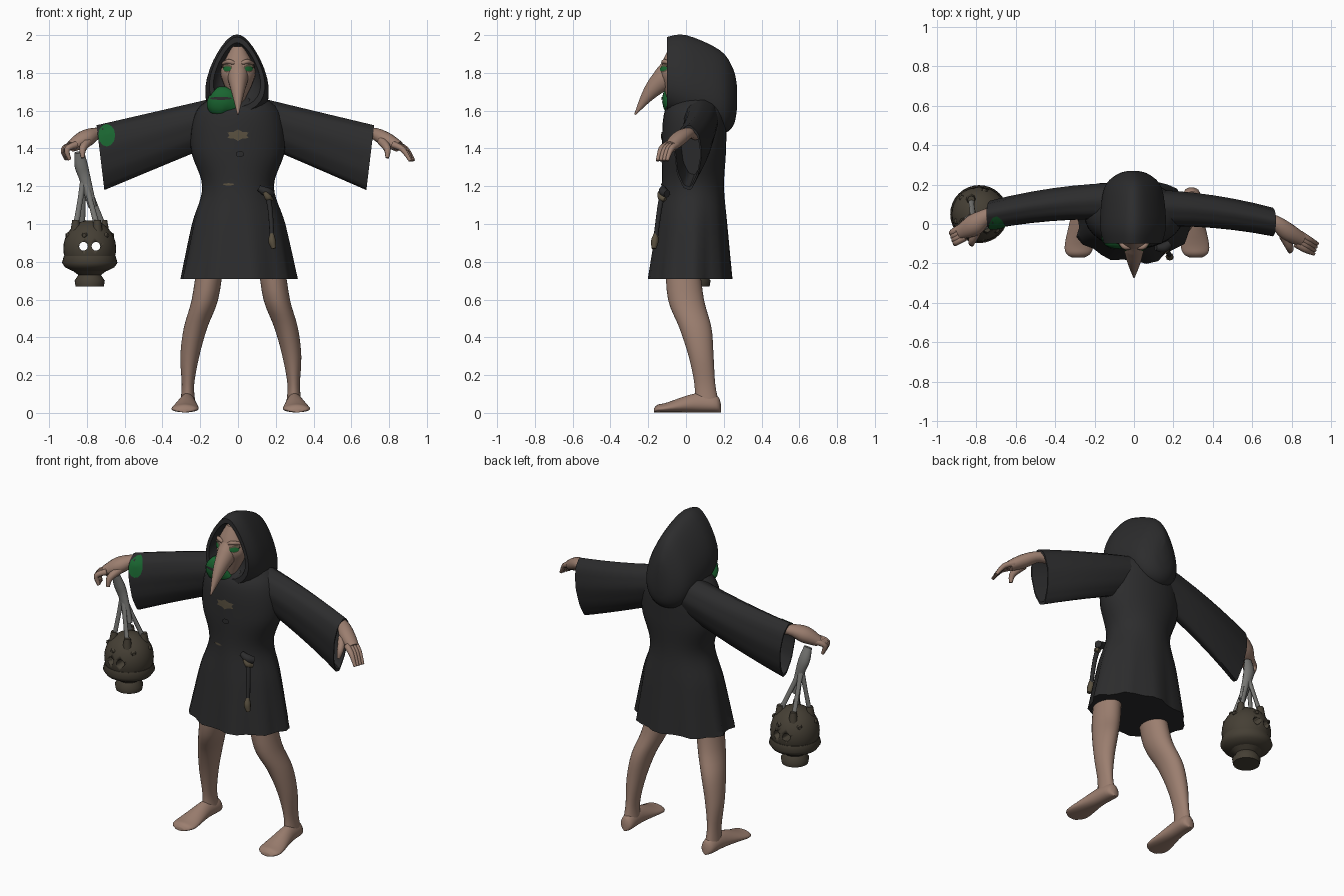
import bpy, bmesh, math
from mathutils import Vector

if "Cube" in bpy.data.objects:
    bpy.data.objects.remove(bpy.data.objects["Cube"])

X, Y, Z = Vector((1, 0, 0)), Vector((0, 1, 0)), Vector((0, 0, 1))
SEGMENTS = 32


def material(name, red, green, blue):
    mat = bpy.data.materials.new(name)
    mat.use_nodes = True
    mat.diffuse_color = (red, green, blue, 1)
    mat.node_tree.nodes["Principled BSDF"].inputs["Base Color"].default_value = (red, green, blue, 1)
    return mat


cloth = material("black cloth", .025, .025, .026)
skin = material("tan skin", .33, .21, .16)
lining = material("green lining", .01, .13, .03)
bronze = material("dark bronze", .06, .05, .035)
webbing = material("grey strap", .19, .19, .18)
trim = material("brown trim", .1, .08, .05)


def finish(name, bm, mat):
    bmesh.ops.recalc_face_normals(bm, faces=bm.faces)
    mesh = bpy.data.meshes.new(name)
    bm.to_mesh(mesh)
    bm.free()
    mesh.materials.append(mat)
    obj = bpy.data.objects.new(name, mesh)
    bpy.context.collection.objects.link(obj)
    bpy.ops.object.select_all(action="DESELECT")
    obj.select_set(True)
    bpy.context.view_layer.objects.active = obj
    bpy.ops.object.shade_smooth_by_angle(angle=math.radians(50))
    return obj


def spline(keys, steps=4):
    """Smooth in-between rows for a few key rows of any width."""
    keys = [Vector(key) for key in keys]
    padded = [keys[0], *keys, keys[-1]]
    rows = []
    for a, b, c, d in zip(padded, padded[1:], padded[2:], padded[3:]):
        for step in range(steps):
            t = step / steps
            rows.append(b + ((c - a) * t + (a * 2 - b * 5 + c * 4 - d) * t * t + (b * 3 - a - c * 3 + d) * t ** 3) / 2)
    return rows + [keys[-1]]


def ring(centre, u, v, width, height, egg=0, fold=0, count=SEGMENTS):
    """Closed section; egg narrows the +v end, fold adds cloth ripples."""
    points = []
    for index in range(count):
        t = math.tau * index / count
        side, up = math.sin(t), math.cos(t)
        wave = 1 + fold * (math.sin(9 * t + 1) + math.sin(5 * t) / 2)
        points.append(Vector(centre) + (u * width * side * (1 - egg * up) + v * height * up) * wave)
    return points


def loft(name, rings, mat):
    bm = bmesh.new()
    loops = [[bm.verts.new(point) for point in points] for points in rings]
    for lower, upper in zip(loops, loops[1:]):
        for index in range(len(lower)):
            bm.faces.new((lower[index - 1], lower[index], upper[index], upper[index - 1]))
    bm.faces.new(loops[0])
    bm.faces.new(loops[-1])
    return finish(name, bm, mat)


def tube(name, keys, mat, flat=1, count=12):
    """Tapered limb through (point, radius) keys; flat scales its thickness."""
    rows = spline([(*point, radius) for point, radius in keys])
    points = [row.xyz for row in rows]
    u, rings = None, []
    for index, row in enumerate(rows):
        ahead = points[min(index + 1, len(points) - 1)]
        along = (ahead - points[max(index - 1, 0)]).normalized()
        if u is None:
            u = along.cross(Z if abs(along.z) < .9 else Y)
        u = (u - along * u.dot(along)).normalized()
        rings.append(ring(points[index], u, u.cross(along), row.w, row.w * flat, count=count))
    return loft(name, rings, mat)


def plate(name, x, z, width, height, target, mat, lift=.005, jag=0):
    """Thin patch laid on the front of a target by casting along y."""
    bpy.context.view_layer.update()
    bm = bmesh.new()
    loops = []
    for reach in (.05, .5, 1):
        flat = ring((x, -1, z), X, Z, width * reach, height * reach, count=12)
        loop = []
        for index, point in enumerate(flat):
            if index % 2:
                point = point.lerp(Vector((x, -1, z)), jag)
            hit, spot, *_ = target.ray_cast(point, Y)
            point.y = (spot.y if hit else -.1) - lift
            loop.append(bm.verts.new(point))
        loops.append(loop)
    bm.faces.new(loops[0])
    for inner, outer in zip(loops, loops[1:]):
        for index in range(len(inner)):
            bm.faces.new((inner[index - 1], inner[index], outer[index], outer[index - 1]))
    obj = finish(name, bm, mat)
    if sum(face.normal.y for face in obj.data.polygons) > 0:
        obj.data.flip_normals()


# Robe: rippled skirt, waist, chest and shoulders
robe_keys = [(.71, .3, .215), (1, .245, .185), (1.2, .19, .165), (1.4, .25, .17), (1.6, .22, .16), (1.7, .08, .08)]
robe = loft("robe", [ring((0, z * .03, z), X, Y, width, depth, fold=max(0, 1.2 - z) * .11)
                     for z, width, depth in spline(robe_keys, 6)], cloth)

for side, s, reach, back in (("left", 1, 1, 0), ("right", -1, 1.04, .035)):
    def spot(x, y, z):
        return Vector((s * x * reach, y + back, z))

    # Sleeve widening to an open hanging cuff, then turning inside
    rings = []
    for t, scale in [(step / 6, 1) for step in range(7)] + [(1, .9), (.8, .8)]:
        rings.append(ring(spot(.1 + t * .6, .08 - t * t * .07, 1.55 - t * .2), Y, Z + X * s * t * .12,
                          (.09 - t * .02) * scale, (.12 + t * .05) * scale, egg=-.2, fold=.02))
    sleeve = loft(side + "_sleeve", rings, cloth)

    # Hand, with relaxed left fingers and right fingers curled round the strap
    palm = .045 if s > 0 else .055
    tube(side + "_hand", [(spot(.6, .05, 1.47), .03), (spot(.71, .01, 1.48), .036),
                          (spot(.78, -.04, 1.45), palm), (spot(.85, -.08, 1.41), .035)], skin, .85, 16)
    for finger in range(4):
        base = spot(.84, -.05, 1.42) - Vector((s * .006, .017, 0)) * finger
        bend = Vector((s * .05, -.03, -.025))
        tip = Vector((.09, -.05, -.085)) if s > 0 else Vector((-.035, -.03, -.08))
        tube(f"{side}_finger_{finger}", [(base, .019), (base + bend, .016), (base + tip, .009)], skin, count=8)
    tube(side + "_thumb", [(spot(.76, -.06, 1.44), .025), (spot(.79, -.12, 1.4), .02),
                           (spot(.79, -.14, 1.35), .01)], skin, count=8)

    # Leg and bare foot
    leg_keys = [(.16, -.02, .8, .07, .09), (.19, 0, .6, .07, .095), (.24, .05, .45, .062, .085),
                (.27, .08, .3, .05, .066), (.28, .1, .15, .033, .055), (.28, .11, .05, .04, .065)]
    foot_keys = [(.185, .012, .022), (.16, .04, .045), (.05, .047, .05), (-.1, .07, .026), (-.15, .06, .02),
                 (-.17, .03, .01)]
    shift = .015
    loft(side + "_leg", [ring((s * x + shift, y, z), X, Y, width, depth)
                         for x, y, z, width, depth in spline(leg_keys)], skin)
    loft(side + "_foot", [ring((s * (.288 - y * .06) + shift, y, height + .003), X, Z, width, height, egg=.2)
                          for y, width, height in spline(foot_keys)], skin)

# The last sleeve made is the right one, which carries the patch
plate("sleeve_patch", -.695, 1.47, .045, .06, sleeve, lining, .007)

# Hood: teardrop sections from back to rim, then the hollow lining
hood_keys = [(.27, 1.67, .02, .06), (.25, 1.67, .08, .15), (.18, 1.7, .14, .22), (0, 1.77, .16, .23),
             (-.1, 1.79, .14, .2)]
hood_rows = [tuple(row) for row in spline(hood_keys)]
y, z, width, height = hood_rows[-1]
hood_rows += [(y + depth, z, width * scale, height * scale) for depth, scale in ((0, .85), (.04, .75), (.06, .5))]
loft("hood", [ring((-.005, y, z), X, Z, width, height, egg=.35) for y, z, width, height in hood_rows], cloth)

# Green inner cowl showing beside the beak, with a dark seam
cowl = tube("inner_cowl", [((-.145, -.06, 1.66), .025), ((-.12, -.075, 1.65), .043), ((-.06, -.08, 1.645), .045),
                           ((0, -.08, 1.61), .02)], lining, 1.7, 16)
plate("cowl_seam", -.09, 1.665, .06, .008, cowl, cloth)

# Masked face with a long beak
face = tube("face", [((0, -.06, 1.94), .03), ((0, -.06, 1.82), .09), ((0, -.06, 1.74), .075),
                     ((0, -.07, 1.64), .025)], skin, .88, 24)
tube("beak", [((0, -.07, 1.88), .03), ((0, -.1, 1.79), .055), ((0, -.16, 1.73), .043), ((0, -.21, 1.67), .027),
              ((0, -.27, 1.58), .004)], skin, 1.15, 16)
for side, s in (("left", 1), ("right", -1)):
    plate(side + "_eye_socket", s * .06, 1.825, .034, .024, face, trim, .003, .2)
    plate(side + "_eye", s * .058, 1.822, .022, .013, face, lining, .007)
    tube(side + "_brow", [((s * .02, -.12, 1.85), .01), ((s * .05, -.115, 1.86), .013),
                          ((s * .08, -.08, 1.85), .008)], skin, count=8)

# Clasp, button and hanging belt cord
plate("chest_clasp", 0, 1.47, .065, .03, robe, trim, jag=.3)
plate("button", .01, 1.37, .022, .016, robe, cloth, .009)
plate("belt_stud", -.05, 1.21, .03, .006, robe, trim)
tube("belt_knot", [((.11, -.12, 1.19), .015), ((.15, -.12, 1.17), .025), ((.18, -.1, 1.16), .02)], cloth)
tube("knot_trim", [((.14, -.14, 1.17), .01), ((.16, -.13, 1.14), .02), ((.18, -.11, 1.13), .01)], trim, count=8)
tube("belt_cord", [((.15, -.12, 1.18), .016), ((.17, -.14, 1.08), .013), ((.18, -.16, .93), .012)], cloth, count=8)
tube("cord_tassel", [((.18, -.16, .95), .01), ((.18, -.165, .91), .02), ((.19, -.17, .87), .012)], trim, count=8)

# Lantern: round body on a foot, with a brim
hub = Vector((-.785, .05, .87))


def turned(name, rows):
    return loft(name, [ring((hub.x, hub.y, z), X, Y, radius, radius) for z, radius in rows], bronze)


turned("lantern_foot", [(.67, .075), (.7, .08), (.73, .06), (.76, .1)])
turned("lantern_brim", [(.75, .09), (.77, .13), (.795, .147), (.83, .137)])
angles = [math.radians(degrees) for degrees in range(-60, 90, 12)]
lantern = turned("lantern_body", [(hub.z + math.sin(a) * .15, math.cos(a) * .14) for a in angles])

# Eye holes cut right through the body
for s in (-1, 1):
    centre = hub + X * s * .033 + Z * .012
    cutter = tube("eye_cutter", [(centre - Y, .023), (centre + Y, .023)], bronze, count=16)
    hole = lantern.modifiers.new("eye_hole", "BOOLEAN")
    hole.operation, hole.solver, hole.object = "DIFFERENCE", "EXACT", cutter
    bpy.context.view_layer.objects.active = lantern
    bpy.ops.object.modifier_apply(modifier=hole.name)
    bpy.data.objects.remove(cutter)

# Rivets, lugs and straps around the lantern
for index in range(6):
    a = math.tau * index / 6 + .3
    outward = Vector((math.cos(a), math.sin(a), 0))
    stud = hub + outward * .12 + Z * .07
    tube(f"rivet_{index}", [(stud, .016), (stud + outward * .012, .01)], bronze, count=8)
gather = Vector((-.815, .03, 1.25))
for index in range(4):
    a = math.tau * index / 4 + .5
    anchor = hub + Vector((math.cos(a), math.sin(a), 1.3)) * .085
    tube(f"lug_{index}", [(anchor - Z * .03, .03), (anchor + Z * .04, .018)], bronze, count=8)
    tube(f"strap_{index}", [(anchor, .016), (anchor.lerp(gather, .5), .014), (gather, .018)], webbing, .7, 8)
tube("strap_grip", [((-.84, 0, 1.38), .025), ((-.83, .02, 1.31), .035), ((-.81, .03, 1.24), .03),
                    ((-.77, .03, 1.09), .022)], webbing, .7)
